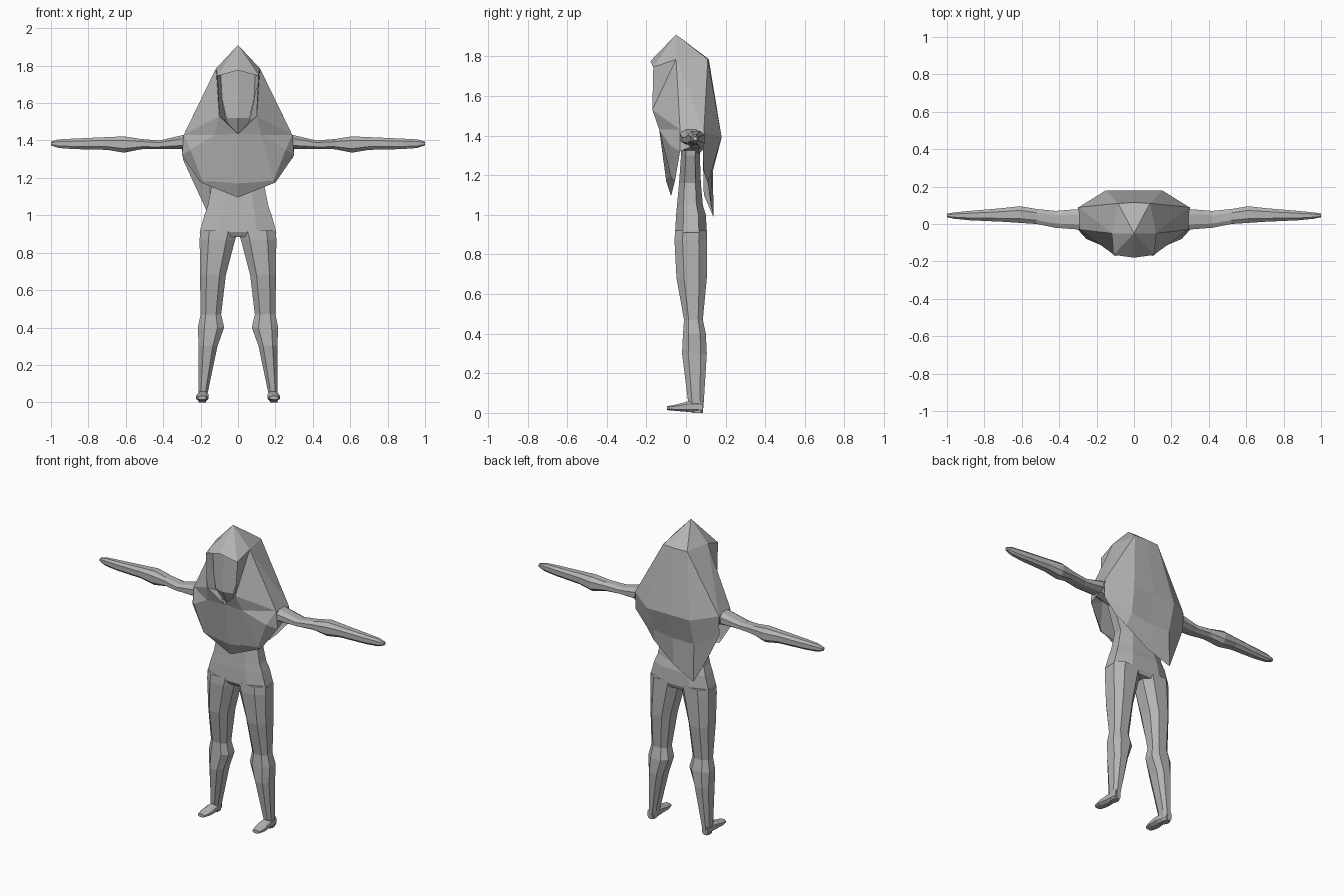
import bpy, bmesh, math

grey = bpy.data.materials.new("plain grey")
grey.diffuse_color = (0.46, 0.46, 0.46, 1)


def make(name, verts, faces):
    me = bpy.data.meshes.new(name)
    me.from_pydata(verts, [], faces)
    bm = bmesh.new()
    bm.from_mesh(me)
    bmesh.ops.remove_doubles(bm, verts=bm.verts, dist=0.0005)
    bmesh.ops.recalc_face_normals(bm, faces=bm.faces)
    bm.to_mesh(me)
    bm.free()
    me.materials.append(grey)
    ob = bpy.data.objects.new(name, me)
    bpy.context.collection.objects.link(ob)
    return ob


def section(axis, t, a0, a1, b0, b1):
    """Chamfered eight-sided ring at position t along an axis."""
    ca, cb, ra, rb = (a0 + a1) / 2, (b0 + b1) / 2, (a1 - a0) / 2, (b1 - b0) / 2
    k = 0.5
    out = []
    for u, v in [(1, k), (k, 1), (-k, 1), (-1, k), (-1, -k), (-k, -1), (k, -1), (1, -k)]:
        a, b = ca + ra * u, cb + rb * v
        out.append({'x': (t, a, b), 'y': (a, t, b), 'z': (a, b, t)}[axis])
    return out


def loft(name, axis, rows, mirror=False):
    rings = [section(axis, *r) for r in rows]
    n = 8
    verts = [p for r in rings for p in r]
    faces = [(i * n + j, i * n + (j + 1) % n, (i + 1) * n + (j + 1) % n, (i + 1) * n + j)
             for i in range(len(rings) - 1) for j in range(n)]
    faces += [tuple(range(n)), tuple(range(len(verts) - n, len(verts)))]
    make(("right_" if mirror else "") + name, verts, faces)
    if mirror:
        make("left_" + name, [(-x, y, z) for x, y, z in verts], faces)


def panels(name, pts, faces, mirror=True):
    """Sheet of named points; mirrored copies share the centre line."""
    keys = list(pts)
    verts = [pts[k] for k in keys]
    n = len(verts)
    fs = [tuple(keys.index(k) for k in f.split()) for f in faces]
    if mirror:
        verts = verts + [(-x, y, z) for x, y, z in verts]
        fs += [tuple(i + n for i in reversed(f)) for f in fs]
    make(name, verts, fs)


# Torso from hips to neck: z, x range, y range
loft("torso", 'z', [
    (0.885, -0.19, 0.19, -0.04, 0.095), (0.91, -0.205, 0.205, -0.055, 0.105),
    (1.00, -0.18, 0.18, -0.05, 0.10), (1.05, -0.162, 0.162, -0.045, 0.085),
    (1.16, -0.14, 0.14, -0.035, 0.075), (1.30, -0.19, 0.19, -0.025, 0.07),
    (1.40, -0.20, 0.20, -0.025, 0.08), (1.45, -0.07, 0.07, -0.04, 0.07),
    (1.52, -0.05, 0.05, -0.06, 0.05)])

# Legs
loft("leg", 'z', [
    (0.92, 0.0, 0.203, -0.055, 0.105), (0.87, 0.015, 0.205, -0.058, 0.105),
    (0.68, 0.065, 0.203, -0.048, 0.105), (0.47, 0.09, 0.20, -0.01, 0.085),
    (0.40, 0.074, 0.215, -0.015, 0.10), (0.30, 0.11, 0.21, -0.02, 0.105),
    (0.06, 0.16, 0.212, 0.01, 0.09), (0.0, 0.172, 0.212, 0.03, 0.085)], True)

# Feet, heel to toe: y, x range, z range
loft("foot", 'y', [
    (0.085, 0.172, 0.212, 0.0, 0.06), (0.01, 0.158, 0.218, 0.005, 0.058),
    (-0.05, 0.158, 0.224, 0.01, 0.042), (-0.095, 0.17, 0.215, 0.014, 0.034)], True)

# Arms with tapered hands: x, y range, z range
loft("arm", 'x', [
    (0.15, -0.03, 0.10, 1.31, 1.44), (0.29, -0.03, 0.08, 1.355, 1.43),
    (0.42, -0.02, 0.07, 1.355, 1.40), (0.52, 0.0, 0.08, 1.353, 1.408),
    (0.61, 0.006, 0.095, 1.335, 1.422), (0.70, 0.012, 0.085, 1.35, 1.418),
    (0.88, 0.02, 0.07, 1.354, 1.41), (0.96, 0.028, 0.062, 1.36, 1.406),
    (1.0, 0.036, 0.056, 1.374, 1.394)], True)

# Face and chin set inside the hood opening
panels("face", {
    'brow': (0, -0.145, 1.775), 'temple': (0.092, -0.12, 1.75),
    'cheek': (0.085, -0.125, 1.62), 'mid': (0, -0.15, 1.62),
    'jaw': (0.062, -0.135, 1.52), 'jaw_c': (0, -0.15, 1.52),
    'neck': (0.055, -0.10, 1.47), 'neck_c': (0, -0.11, 1.43)},
    ["brow mid cheek temple", "mid jaw_c jaw cheek", "jaw_c neck_c neck jaw"])

# Hood: peaked crown, face rim and shoulder-wide sides
panels("hood", {
    'peak': (0, -0.05, 1.91), 'brim': (0, -0.18, 1.775),
    'corner': (0.11, -0.165, 1.745), 'side': (0.118, -0.05, 1.785),
    'back': (0.085, 0.11, 1.785), 'back_c': (0, 0.115, 1.785),
    'rim_low': (0.10, -0.17, 1.53), 'throat': (0, -0.135, 1.435),
    'shoulder': (0.29, -0.03, 1.43), 'shoulder_b': (0.295, 0.09, 1.42),
    'hump': (0.15, 0.18, 1.39), 'hump_c': (0, 0.18, 1.39),
    'in_top': (0, -0.145, 1.775), 'in_corner': (0.092, -0.12, 1.75),
    'in_mid': (0.085, -0.125, 1.62), 'in_low': (0.062, -0.115, 1.50)},
    ["peak brim corner", "peak corner side", "peak side back", "peak back back_c",
     "corner rim_low side", "side rim_low shoulder", "side shoulder shoulder_b",
     "side shoulder_b back", "back shoulder_b hump", "back hump hump_c back_c",
     "brim in_top in_corner corner", "corner in_corner in_mid",
     "corner in_mid in_low rim_low", "rim_low in_low throat"])

# Front mantle over the chest
panels("front_mantle", {
    'throat': (0, -0.135, 1.435), 'rim_low': (0.10, -0.17, 1.53),
    'chest': (0.125, -0.135, 1.43), 'shoulder': (0.29, -0.03, 1.43),
    'outer': (0.255, -0.08, 1.35), 'edge': (0.30, -0.03, 1.32),
    'low': (0.19, -0.075, 1.185), 'low_c': (0, -0.10, 1.17),
    'tip': (0, -0.075, 1.095), 'hem': (0.20, -0.055, 1.175)},
    ["throat chest rim_low", "rim_low chest shoulder", "chest outer shoulder",
     "shoulder outer edge", "throat low_c low chest", "chest low outer",
     "outer low hem edge", "low_c tip hem low"])

# Side bands joining mantle and cape above the arms
panels("side_band", {
    'a': (0.29, -0.03, 1.43), 'b': (0.295, 0.09, 1.42),
    'c': (0.30, 0.09, 1.37), 'd': (0.30, -0.03, 1.32)}, ["a b c d"])

# Back cape with a slanted hem, longer on one side
top = [(-0.295, 0.09, 1.42), (-0.15, 0.18, 1.39), (0, 0.18, 1.39),
       (0.15, 0.18, 1.39), (0.295, 0.09, 1.42)]
middle = [(-0.295, 0.085, 1.30), (-0.15, 0.135, 1.22), (0, 0.13, 1.22),
          (0.13, 0.135, 1.24), (0.295, 0.085, 1.31)]
hem = [(-0.20, 0.09, 1.10), (-0.15, 0.14, 0.985), (0, 0.125, 1.05),
       (0.15, 0.11, 1.16), (0.21, 0.09, 1.215)]
make("back_cape", top + middle + hem,
     [(r * 5 + i, r * 5 + i + 1, r * 5 + i + 6, r * 5 + i + 5)
      for r in range(2) for i in range(4)])
